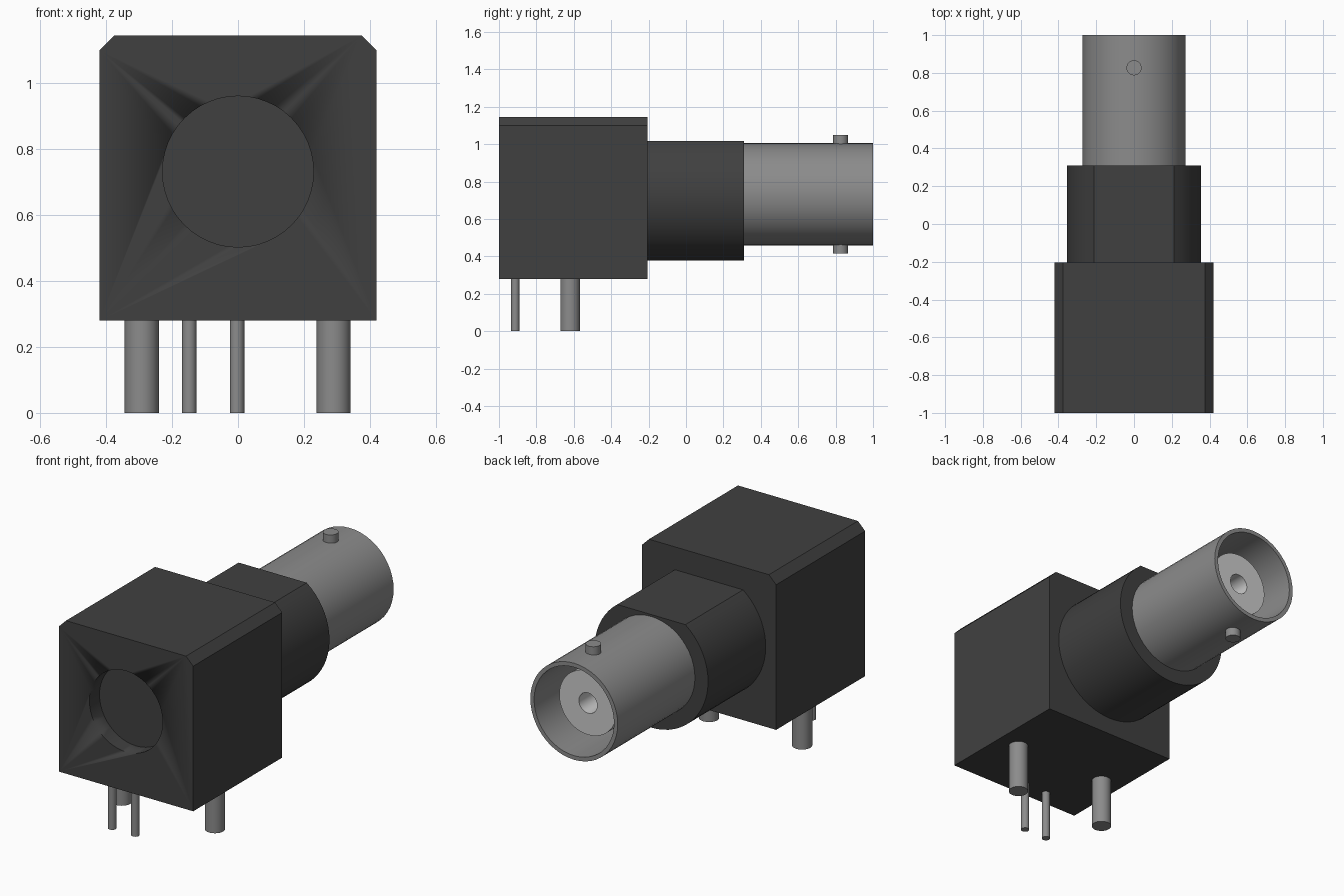
import bpy, bmesh, math

cube = bpy.data.objects.get("Cube")
if cube:
    bpy.data.objects.remove(cube, do_unlink=True)

AXIS_Z = 0.732  # height of the connector axis


def material(name, value):
    m = bpy.data.materials.new(name)
    m.use_nodes = True
    col = (value, value, value, 1)
    m.diffuse_color = col
    m.node_tree.nodes["Principled BSDF"].inputs["Base Color"].default_value = col
    return m


BLACK = material("black plastic", 0.051)
METAL = material("grey metal", 0.26)
PALE = material("pale insulator", 0.60)


def finish(bm, name, mat):
    bmesh.ops.recalc_face_normals(bm, faces=bm.faces)
    me = bpy.data.meshes.new(name)
    bm.to_mesh(me)
    bm.free()
    me.materials.append(mat)
    ob = bpy.data.objects.new(name, me)
    bpy.context.collection.objects.link(ob)
    bpy.ops.object.select_all(action='DESELECT')
    bpy.context.view_layer.objects.active = ob
    ob.select_set(True)
    bpy.ops.object.shade_smooth_by_angle(angle=math.radians(30))
    return ob


def prism(name, outline, y0, y1, mat):
    """Extrude an (x, z) outline along y."""
    bm = bmesh.new()
    face = bm.faces.new([bm.verts.new((x, y0, z)) for x, z in outline])
    ext = bmesh.ops.extrude_face_region(bm, geom=[face])["geom"]
    for v in ext:
        if isinstance(v, bmesh.types.BMVert):
            v.co.y = y1
    return finish(bm, name, mat)


def lathe(name, profile, mat, steps=48):
    """Spin a (radius, y) profile about the connector axis."""
    bm = bmesh.new()
    verts = [bm.verts.new((r, y, AXIS_Z)) for r, y in profile]
    edges = [bm.edges.new(p) for p in zip(verts, verts[1:])]
    bmesh.ops.spin(bm, geom=verts + edges, cent=(0, 0, AXIS_Z), axis=(0, 1, 0),
                   angle=math.tau, steps=steps)
    bmesh.ops.remove_doubles(bm, verts=bm.verts, dist=1e-5)
    return finish(bm, name, mat)


def post(name, x, y, z0, z1, r, mat):
    bm = bmesh.new()
    bmesh.ops.create_cone(bm, cap_ends=True, segments=32, radius1=r, radius2=r, depth=z1 - z0)
    bmesh.ops.translate(bm, verts=bm.verts, vec=(x, y, (z0 + z1) / 2))
    return finish(bm, name, mat)


# Housing block with chamfered top edges
W, TOP, BOT, C = 0.42, 1.145, 0.28, 0.045
housing = prism("housing", [(-W, BOT), (W, BOT), (W, TOP - C), (W - C, TOP),
                            (-W + C, TOP), (-W, TOP - C)], -1.0, -0.205, BLACK)

# Round recess in the front face
cutter = lathe("recess_cutter", [(0, -1.1), (0.229, -1.1), (0.229, -0.91), (0, -0.91)], BLACK)
cutter.hide_render = True
mod = housing.modifiers.new("recess", 'BOOLEAN')
mod.object = cutter
mod.operation = 'DIFFERENCE'
mod.solver = 'EXACT'
bpy.context.view_layer.objects.active = housing
bpy.ops.object.modifier_apply(modifier=mod.name)
bpy.data.objects.remove(cutter, do_unlink=True)

# Round neck with a flat on top
R, FLAT = 0.355, 0.284
a0 = math.asin(FLAT / R)
span = math.tau - (math.pi - 2 * a0)
N = 48
neck_outline = [(R * math.cos(a0 - span * i / N), AXIS_Z + R * math.sin(a0 - span * i / N))
                for i in range(N + 1)]
prism("neck", neck_outline, -0.21, 0.31, BLACK)

# Open metal barrel
lathe("barrel", [(0, 0.30), (0.273, 0.30), (0.273, 1.0), (0.25, 1.0),
                 (0.25, 0.40), (0, 0.40)], METAL)

# Insulator core with the contact hole
lathe("insulator", [(0.18, 0.39), (0.18, 0.875), (0.057, 0.875),
                    (0.057, 0.55), (0, 0.55)], PALE)

# Bayonet studs above and below the barrel
for name, z0, z1 in (("top_stud", 0.985, 1.05), ("bottom_stud", 0.414, 0.479)):
    post(name, 0, 0.827, z0, z1, 0.04, METAL)

# Mounting posts and contact pins
for name, x, y, r in (("right_post", -0.292, -0.62, 0.052), ("left_post", 0.29, -0.62, 0.052),
                      ("ground_pin", -0.148, -0.913, 0.022), ("signal_pin", -0.003, -0.913, 0.022)):
    post(name, x, y, 0, 0.30, r, METAL)
